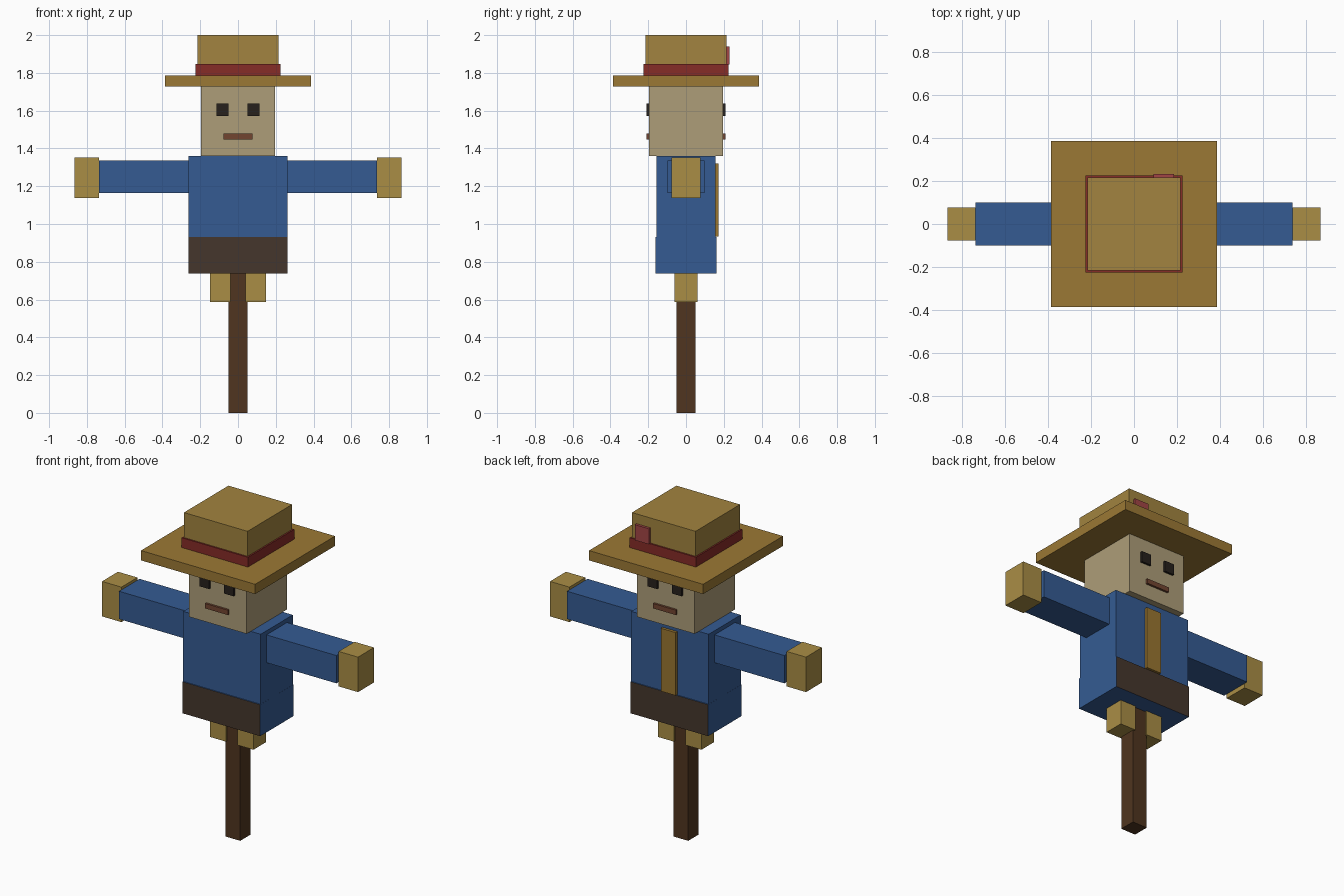
import bpy
import bmesh
from mathutils import Matrix, Vector

if "Cube" in bpy.data.objects:
    bpy.data.objects.remove(bpy.data.objects["Cube"])


def material(name, rgb):
    m = bpy.data.materials.new(name)
    m.diffuse_color = (*rgb, 1)
    m.use_nodes = True
    m.node_tree.nodes["Principled BSDF"].inputs["Base Color"].default_value = m.diffuse_color
    return m


STRAW = material("straw", (0.40, 0.27, 0.06))
HAT = material("hat_straw", (0.36, 0.23, 0.05))
BRIM = material("brim_straw", (0.33, 0.19, 0.035))
BURLAP = material("burlap", (0.42, 0.34, 0.19))
BLUE = material("blue_cloth", (0.035, 0.105, 0.29))
BROWN = material("dark_cloth", (0.06, 0.037, 0.025))
WOOD = material("wood", (0.08, 0.036, 0.014))
RED = material("red_band", (0.24, 0.025, 0.02))
PATCH = material("patch", (0.36, 0.06, 0.06))
BLACK = material("eye_dark", (0.02, 0.015, 0.012))
MOUTH = material("mouth_brown", (0.17, 0.06, 0.03))
TIE = material("placket_ochre", (0.32, 0.18, 0.03))


def box(name, x, y, z, mat):
    """Box from (min, max) pairs on each axis."""
    lo, hi = Vector((x[0], y[0], z[0])), Vector((x[1], y[1], z[1]))
    bm = bmesh.new()
    bmesh.ops.create_cube(bm, size=1, matrix=Matrix.Translation((lo + hi) / 2)
                          @ Matrix.Diagonal((*(hi - lo), 1)))
    me = bpy.data.meshes.new(name)
    bm.to_mesh(me)
    bm.free()
    me.materials.append(mat)
    ob = bpy.data.objects.new(name, me)
    bpy.context.collection.objects.link(ob)
    return ob


def span(a, b, sign):
    return tuple(sorted((sign * a, sign * b)))


def sym(r):
    return (-r, r)


# post and body
box("post", sym(0.05), sym(0.05), (0, 0.75), WOOD)
box("shirt", sym(0.262), sym(0.155), (0.74, 1.36), BLUE)

# hem: dark on front and back, shirt blue on the sides and underneath
hem = box("shirt_hem", sym(0.2625), sym(0.161), (0.739, 0.932), BROWN)
hem.data.materials.append(BLUE)
for p in hem.data.polygons:
    p.material_index = 0 if abs(p.normal.y) > 0.5 else 1

box("shirt_placket", sym(0.05), (0.15, 0.172), (0.935, 1.32), TIE)

# head
box("head", sym(0.195), sym(0.195), (1.36, 1.727), BURLAP)

# paired arms, hands and straw tufts
for side, s in (("right", 1), ("left", -1)):
    box(f"{side}_sleeve", span(0.26, 0.735, s), sym(0.099), (1.165, 1.335), BLUE)
    box(f"{side}_straw_hand", span(0.735, 0.866, s), sym(0.077), (1.138, 1.352), STRAW)
    box(f"{side}_straw_tuft", span(0.04, 0.147, s), sym(0.061), (0.587, 0.742), STRAW)

# face on both front and back
for face, f in (("front", -1), ("back", 1)):
    depth = span(0.19, 0.208, f)
    for side, s in (("right", 1), ("left", -1)):
        box(f"{face}_{side}_eye", span(0.05, 0.115, s), depth, (1.573, 1.639), BLACK)
    box(f"{face}_mouth", sym(0.077), depth, (1.448, 1.478), MOUTH)

# hat
box("hat_brim", sym(0.386), sym(0.386), (1.727, 1.787), BRIM)
box("hat_band", sym(0.224), sym(0.224), (1.787, 1.847), RED)
box("hat_crown", sym(0.215), sym(0.215), (1.787, 2.0), HAT)
box("hat_patch", (0.09, 0.185), (0.21, 0.231), (1.845, 1.94), PATCH)
